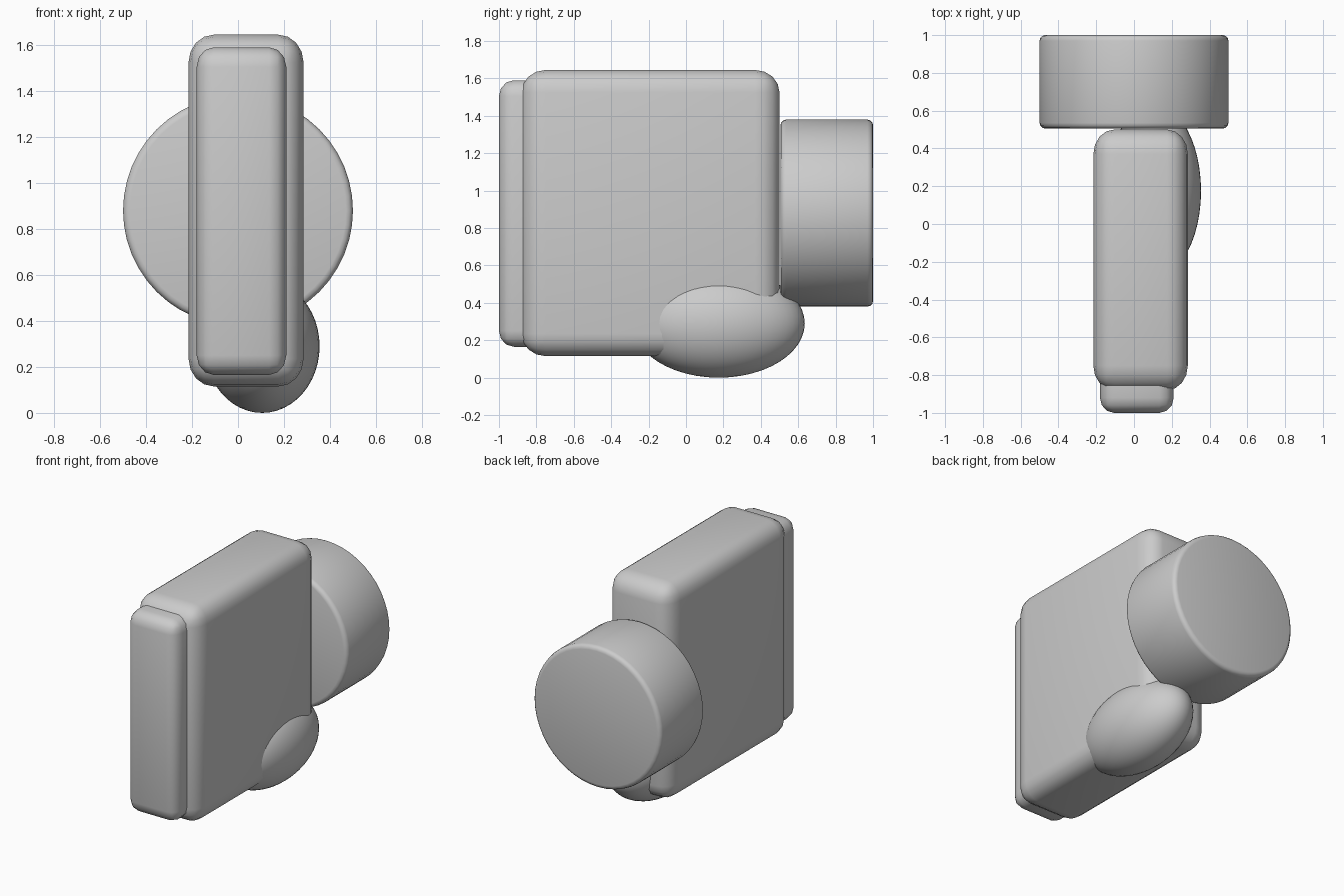
import bpy
import bmesh
from math import radians
from mathutils import Matrix, Vector

old = bpy.data.objects.get("Cube")
if old:
    bpy.data.objects.remove(old, do_unlink=True)

grey = bpy.data.materials.new("plain grey")
grey.use_nodes = True
grey.diffuse_color = (0.6, 0.6, 0.6, 1)
grey.node_tree.nodes["Principled BSDF"].inputs["Base Color"].default_value = (0.6, 0.6, 0.6, 1)


def finish(name, bm, angle=35):
    """Turn a bmesh into a smooth-shaded grey object."""
    mesh = bpy.data.meshes.new(name)
    bmesh.ops.recalc_face_normals(bm, faces=bm.faces)
    bm.to_mesh(mesh)
    bm.free()
    mesh.materials.append(grey)
    obj = bpy.data.objects.new(name, mesh)
    bpy.context.collection.objects.link(obj)
    bpy.ops.object.select_all(action='DESELECT')
    obj.select_set(True)
    bpy.context.view_layer.objects.active = obj
    bpy.ops.object.shade_smooth_by_angle(angle=radians(angle))
    return obj


def rounded_box(name, low, high, radii, segments):
    """Box with a separate corner radius along each axis."""
    low, high, radii = Vector(low), Vector(high), Vector(radii)
    bm = bmesh.new()
    bmesh.ops.create_cube(bm, size=1)
    size = [(h - l) / r for l, h, r in zip(low, high, radii)]
    bmesh.ops.scale(bm, vec=size, verts=bm.verts)
    bmesh.ops.bevel(bm, geom=bm.edges[:], offset=1, segments=segments,
                    profile=0.5, affect='EDGES')
    bmesh.ops.scale(bm, vec=radii, verts=bm.verts)
    bmesh.ops.translate(bm, vec=(low + high) / 2, verts=bm.verts)
    return finish(name, bm)


# Tall slab body and the narrower panel on its front
rounded_box("body", (-0.215, -0.88, 0.115), (0.285, 0.5, 1.645), (0.11, 0.13, 0.12), 4)
rounded_box("front_panel", (-0.18, -1, 0.165), (0.21, -0.65, 1.59), (0.075, 0.08, 0.085), 3)

# Round drum on the back, lying along y
bm = bmesh.new()
bmesh.ops.create_cone(bm, cap_ends=True, segments=48, radius1=0.5, radius2=0.5, depth=0.495)
rims = [e for e in bm.edges if abs(e.verts[0].co.z - e.verts[1].co.z) < 0.01]
bmesh.ops.bevel(bm, geom=rims, offset=0.03, segments=3, profile=0.5, affect='EDGES')
bmesh.ops.transform(bm, verts=bm.verts,
                    matrix=Matrix.Translation((0, 0.7525, 0.88)) @ Matrix.Rotation(radians(90), 4, 'X'))
finish("back_drum", bm)

# Egg-shaped foot under the left side
bm = bmesh.new()
bmesh.ops.create_uvsphere(bm, u_segments=48, v_segments=24, radius=1)
bmesh.ops.scale(bm, vec=(0.25, 0.46, 0.29), verts=bm.verts)
bmesh.ops.translate(bm, vec=(0.105, 0.175, 0.29), verts=bm.verts)
finish("side_foot", bm)
